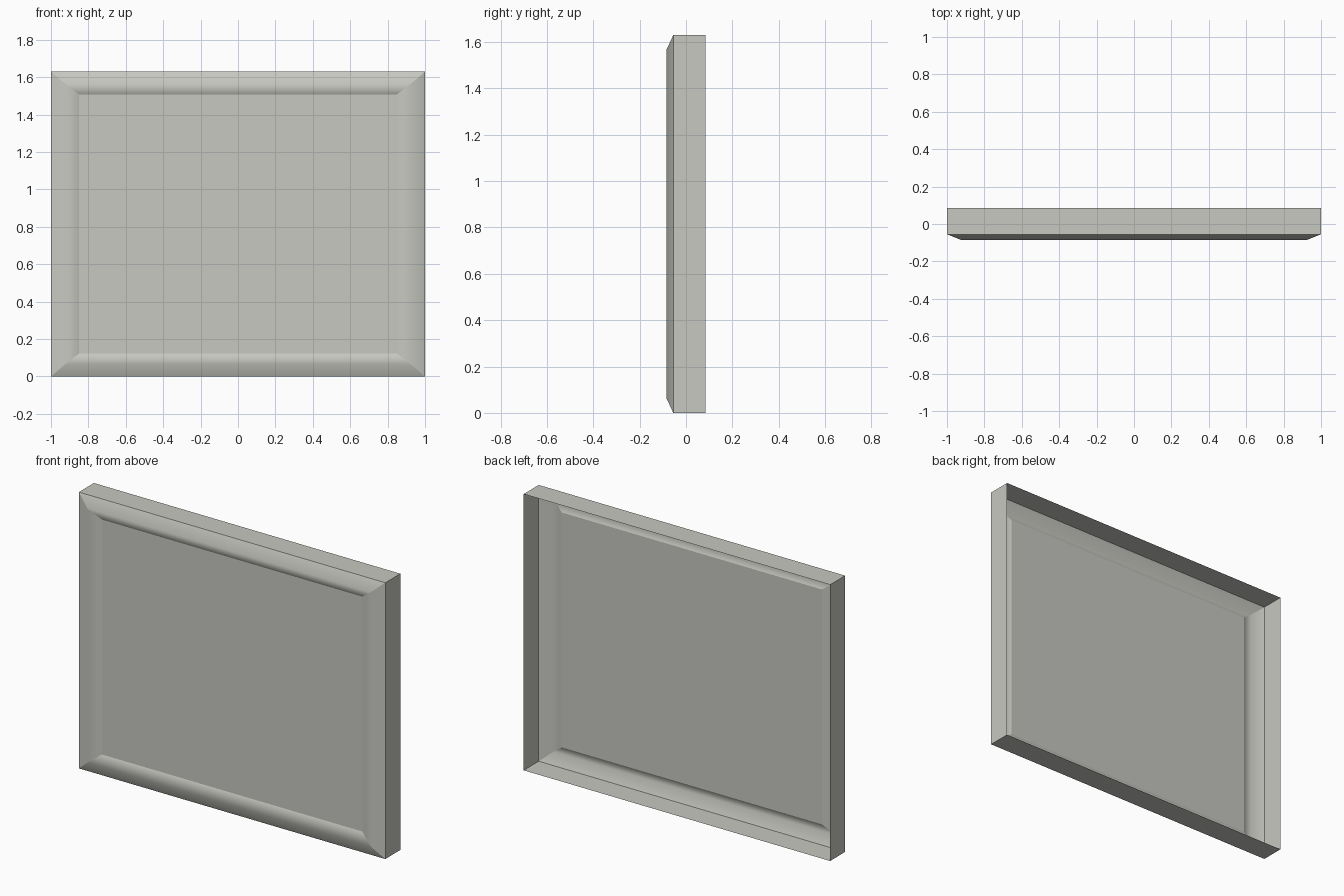
import bpy
import bmesh

if "Cube" in bpy.data.objects:
    bpy.data.objects.remove(bpy.data.objects["Cube"])

HEIGHT = 1.63

grey = bpy.data.materials.new("warm grey")
grey.diffuse_color = (0.57, 0.58, 0.53, 1.0)
grey.use_nodes = True
grey.node_tree.nodes["Principled BSDF"].inputs["Base Color"].default_value = grey.diffuse_color

# Rectangular rings: inset from the sides, inset from top and bottom, depth
BACK = (0.0, 0.0, 0.085)
EDGE = (0.0, 0.0, -0.055)
RIDGE = (0.075, 0.065, -0.085)
INNER = (0.15, 0.122, -0.055)


def add_ring(bm, ring):
    dx, dz, y = ring
    x, lo, hi = 1 - dx, dz, HEIGHT - dz
    corners = ((-x, lo), (x, lo), (x, hi), (-x, hi))
    return [bm.verts.new((cx, y, cz)) for cx, cz in corners]


def build(name, rings, smooth_ring=None, fill=False):
    """Bridge successive rings; only the loop at smooth_ring is shaded smooth."""
    bm = bmesh.new()
    loops = [add_ring(bm, r) for r in rings]
    for a, b in zip(loops, loops[1:]):
        for i in range(4):
            j = (i + 1) % 4
            bm.faces.new((a[i], a[j], b[j], b[i]))
    if fill:
        bm.faces.new(loops[-1])
    soft = set(loops[smooth_ring]) if smooth_ring is not None else set()
    for f in bm.faces:
        f.smooth = bool(soft)
    for e in bm.edges:
        e.smooth = all(v in soft for v in e.verts)
    mesh = bpy.data.meshes.new(name)
    bm.to_mesh(mesh)
    bm.free()
    mesh.materials.append(grey)
    obj = bpy.data.objects.new(name, mesh)
    bpy.context.collection.objects.link(obj)
    return obj


# Thin side walls, open at the back
build("side_walls", [BACK, EDGE])
# Mitred raised moulding with a softened ridge
build("frame_moulding", [EDGE, RIDGE, INNER], smooth_ring=1)
# Flat centre panel
build("centre_panel", [INNER], fill=True)
